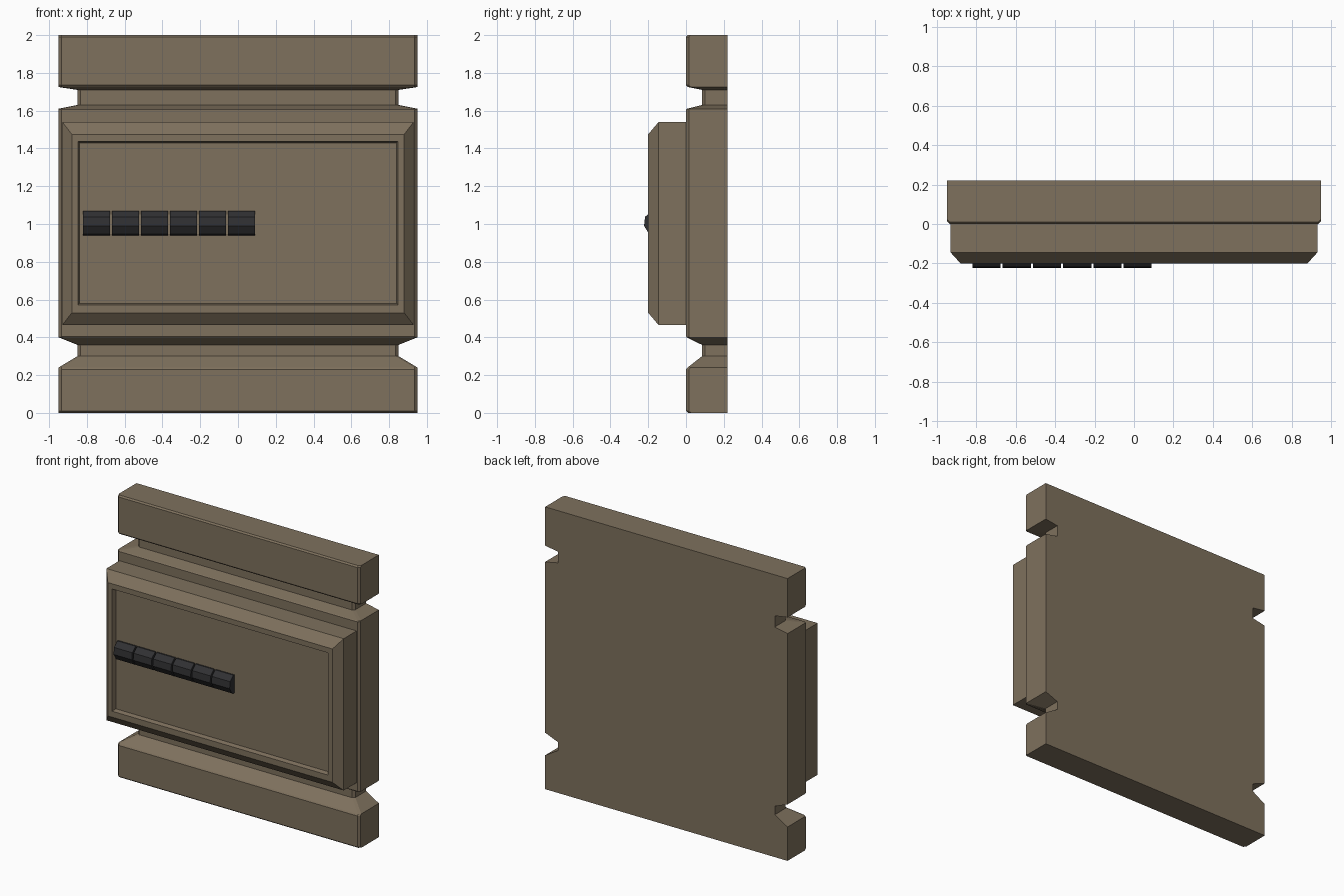
import bpy, bmesh

if "Cube" in bpy.data.objects:
    bpy.data.objects.remove(bpy.data.objects["Cube"])


def material(name, rgb):
    m = bpy.data.materials.new(name)
    m.diffuse_color = (*rgb, 1)
    m.use_nodes = True
    m.node_tree.nodes["Principled BSDF"].inputs["Base Color"].default_value = m.diffuse_color
    return m


def loft(name, rings, mat, cap_start=True, cap_end=True):
    """Skin a stack of closed rings that all have the same point count."""
    bm = bmesh.new()
    loops = [[bm.verts.new(p) for p in ring] for ring in rings]
    n = len(loops[0])
    for a, b in zip(loops, loops[1:]):
        for i in range(n):
            j = (i + 1) % n
            bm.faces.new((a[i], a[j], b[j], b[i]))
    if cap_start:
        bm.faces.new(loops[0][::-1])
    if cap_end:
        bm.faces.new(loops[-1])
    bmesh.ops.recalc_face_normals(bm, faces=bm.faces)
    mesh = bpy.data.meshes.new(name)
    bm.to_mesh(mesh)
    bm.free()
    mesh.materials.append(mat)
    obj = bpy.data.objects.new(name, mesh)
    bpy.context.collection.objects.link(obj)
    return obj


brown = material("panel_brown", (0.21, 0.165, 0.11))
dark = material("bar_dark", (0.03, 0.03, 0.032))
BACK, C = 0.22, 0.015


# Wall slab: levels of (z, half width, front y), notched all round the sides
def slab_ring(z, w, y):
    return [(-w, BACK, z), (-w, y + C, z), (-w + C, y, z),
            (w - C, y, z), (w, y + C, z), (w, BACK, z)]


levels = [(0, .95, .012), (.01, .95, 0), (.23, .95, 0), (.24, .95, .008),
          (.30, .85, .085), (.36, .85, .085), (.40, .95, .004), (.405, .95, 0),
          (1.605, .95, 0), (1.61, .95, .006), (1.63, .85, .085),
          (1.71, .85, .085), (1.725, .95, .01), (1.735, .95, 0),
          (1.99, .95, 0), (2, .95, .01)]
loft("wall_slab", [slab_ring(*l) for l in levels], brown)


# Raised front box with chamfered rim and shallow recess
def rect(w, z0, z1, y):
    return [(-w, y, z0), (w, y, z0), (w, y, z1), (-w, y, z1)]


box = [(.93, .465, 1.54, 0), (.93, .465, 1.54, -.145), (.88, .53, 1.475, -.2),
       (.847, .572, 1.438, -.2), (.838, .58, 1.43, -.17)]
loft("front_box", [rect(*b) for b in box], brown, cap_start=False)

# Row of six dark bars inside the recess: (y, z) profile swept along x
profile = [(-.165, .937), (-.195, .947), (-.222, .99), (-.217, 1.038),
           (-.18, 1.07), (-.165, 1.07)]
for i in range(6):
    x = -.82 + i * .1534
    ends = [[(px, y, z) for y, z in profile] for px in (x, x + .143)]
    loft(f"indicator_bar_{i + 1}", ends, dark)
